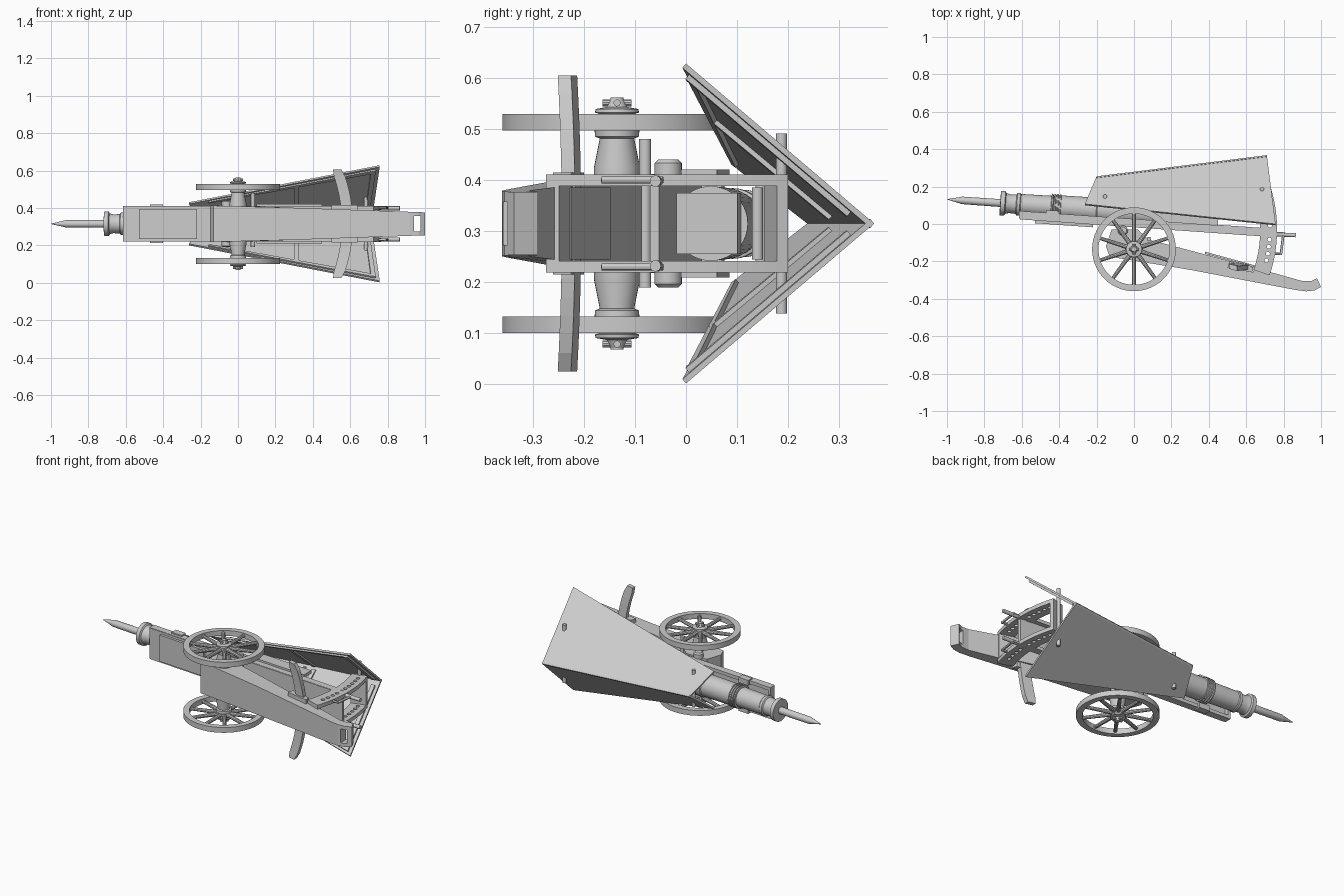
import bpy, bmesh
from math import sin, cos, pi, sqrt, atan2
from mathutils import Vector as V

if "Cube" in bpy.data.objects:
    bpy.data.objects.remove(bpy.data.objects["Cube"])

ZC = 0.315  # the gun lies on its side: length x, gun-up y, gun-width z about ZC


def P(x, y, w):
    return V((x, y, w + ZC))


def loft(name, rings, closed=False, smooth=False):
    bm = bmesh.new()
    vs = [[bm.verts.new(p) for p in r] for r in rings]
    n = len(vs[0])
    pairs = list(zip(vs, vs[1:])) + ([(vs[-1], vs[0])] if closed else [])
    for a, b in pairs:
        for i in range(n):
            bm.faces.new((a[i], a[(i + 1) % n], b[(i + 1) % n], b[i]))
    if not closed:
        bm.faces.new(vs[0])
        bm.faces.new(vs[-1])
    bmesh.ops.recalc_face_normals(bm, faces=bm.faces)
    me = bpy.data.meshes.new(name)
    bm.to_mesh(me)
    bm.free()
    ob = bpy.data.objects.new(name, me)
    bpy.context.collection.objects.link(ob)
    if smooth:
        bpy.ops.object.select_all(action='DESELECT')
        ob.select_set(True)
        bpy.context.view_layer.objects.active = ob
        bpy.ops.object.shade_smooth_by_angle()
    return ob


def prism(name, pts, w0, w1):
    return loft(name, [[P(x, y, w) for x, y in pts] for w in (w0, w1)])


def box(name, x0, x1, y0, y1, w0, w1):
    return prism(name, [(x0, y0), (x1, y0), (x1, y1), (x0, y1)], w0, w1)


def lathe(name, org, axis, prof, n=32, closed=False):
    axis = axis.normalized()
    u = axis.orthogonal().normalized()
    v = axis.cross(u)
    rings = [[org + axis * t + (u * cos(2 * pi * i / n) + v * sin(2 * pi * i / n)) * r
              for i in range(n)] for t, r in prof]
    return loft(name, rings, closed, True)


def rod(name, a, b, r, n=16, r2=None):
    return lathe(name, a, b - a, [(0, r), ((b - a).length, r2 or r)], n)


def cut(ob, cutter):
    m = ob.modifiers.new("cut", 'BOOLEAN')
    m.operation, m.solver, m.object = 'DIFFERENCE', 'EXACT', cutter
    cutter.hide_render = True
    cutter.hide_set(True)


def axis_y(x):
    return 0.062 - 0.07 * x


# Barrel, shell and rope bands along the sloped bore axis
bore = V((1, -0.07, 0))
O = P(-1, axis_y(-1), 0)
lathe("barrel", O, bore, [(.285, .05), (.287, .066), (.31, .066), (.315, .056), (.335, .05), (.37, .052),
      (.375, .06), (.39, .06), (.395, .056), (.57, .058), (.575, .063), (.8, .065), (.805, .07), (1.2, .073)], 40)
lathe("shell", O, bore, [(0, .001), (.07, .017), (.08, .02), (.3, .021)], 24)
for i in range(4):
    lathe("rope_band", O, bore, [(.557 + .014 * i, .06), (.559 + .014 * i, .069),
          (.566 + .014 * i, .069), (.569 + .014 * i, .06)], 32)

# Cradle trough under the barrel
def strip(name, x0, x1, d0, d1, w0, w1):
    return prism(name, [(x0, axis_y(x0) + d0), (x1, axis_y(x1) + d0),
                        (x1, axis_y(x1) + d1), (x0, axis_y(x0) + d1)], w0, w1)

strip("cradle_floor", -.61, .75, -.08, -.062, -.094, .094)
for s in (-1, 1):
    strip("cradle_rail", -.6, .75, -.075, -.035, s * .075, s * .095)
    strip("cradle_bracket", .1, .45, -.04, .03, s * .088, s * .106)
    strip("rail_clip", -.47, -.4, -.06, -.02, s * .07, s * .102)
strip("cradle_end", -.615, -.6, -.075, -.035, -.095, .095)
strip("cradle_pan", -.53, -.22, -.095, -.08, -.08, .08)
strip("breech_block", .2, .3, -.06, .06, -.06, .06)
rod("breech_bar", P(.35, .14, -.07), P(.35, .14, .07), .011)

# Trail: side profile tapering in width, with a towing slot
prof = [(-.15, -.12), (-.13, -.175), (.3, -.245), (.86, -.352), (.92, -.36), (.965, -.355), (1, -.337),
        (.978, -.29), (.95, -.305), (.9, -.305), (.65, -.235), (.2, -.115), (.08, -.085), (.02, -.03), (-.12, -.03)]
trail = loft("trail", [[P(x, y, s * (.097 - .035 * max(0, x + .02))) for x, y in prof] for s in (-1, 1)])
cut(trail, box("towing_slot_cutter", .94, .976, -.5, -.2, -.042, .042))
prism("trail_top_plate", [(.38, -.16), (.66, -.235), (.66, -.225), (.38, -.148)], -.07, .07)

# Axle and spoked wheels
AX = P(0, -.135, 0)
Z = V((0, 0, 1))
for s in (-1, 1):
    lathe("axle_arm", AX, Z * s, [(.08, .045), (.11, .045), (.165, .034), (.18, .034)])
    lathe("hub", AX, Z * s, [(.165, .03), (.17, .043), (.185, .044), (.19, .036), (.215, .036),
                             (.217, .043), (.224, .042), (.228, .02), (.246, .012)])
    rod("axle_cap", AX + Z * s * .22, AX + Z * s * .247, .013)
    rod("linch_pin", P(-.028, -.135, s * .236), P(.028, -.135, s * .236), .007, 10)
    rod("linch_pin_cross", P(0, -.163, s * .236), P(0, -.107, s * .236), .007, 10)
    lathe("wheel_rim", AX, Z * s, [(.182, .224), (.214, .224), (.214, .19), (.182, .19)], 56, True)
    for k in range(10):
        a = pi / 2 + k * pi / 5
        d = V((cos(a), sin(a), 0))
        c = AX + Z * s * .198
        rod("spoke", c + d * .03, c + d * .195, .0125, 10, .0095)
    # Trunnion and side brackets
    lathe("trunnion", P(-.06, -.035, 0), Z * s, [(.08, .027), (.118, .027), (.125, .02)], 24)
rod("cross_shaft", P(.08, -.08, -.125), P(.08, -.08, .165), .012)

# Elevation frame: two drilled arcs joined by cross strips
def arc_pt(r, a):
    return r * cos(a), -.03 + r * sin(a)

A0, A1, N = -.325, .305, 20
angs = [A0 + (A1 - A0) * i / N for i in range(N + 1)]
arc = [arc_pt(.765, a) for a in angs] + [arc_pt(.675, a) for a in reversed(angs)]
holes = bpy.data.meshes.new("hole_cutter")
bm = bmesh.new()
for k in range(10):
    x, y = arc_pt(.727, -.23 + .052 * k)
    ret = bmesh.ops.create_cone(bm, cap_ends=True, segments=14, radius1=.011, radius2=.011, depth=.4)
    bmesh.ops.translate(bm, verts=ret['verts'], vec=P(x, y, 0))
bm.to_mesh(holes)
bm.free()
cutter = bpy.data.objects.new("hole_cutter", holes)
bpy.context.collection.objects.link(cutter)
for s in (-1, 1):
    cut(prism("elevation_arc", arc, s * .073, s * .096), cutter)
    # D-shaped rear handles and grip stubs
    for a, b in (((.74, -.05), (.8, -.05)), ((.8, -.045), (.785, -.165)), ((.785, -.16), (.73, -.16))):
        rod("rear_handle", P(*a, s * .085), P(*b, s * .085), .007, 12)
    rod("grip", P(.74, -.055, s * .083), P(.865, -.06, s * .083), .011)
for a0, a1 in ((A0, A0 + .035), (A1 - .03, A1)):
    prism("arc_cross_strip", [arc_pt(.765, a0), arc_pt(.765, a1), arc_pt(.675, a1), arc_pt(.675, a0)], -.09, .09)

# V-shaped shield: each side a thick sloped panel with edge ribs
def shield_side(s):
    rf, rr = P(-.2, .255, 0), P(.71, .368, 0)
    cf, cr = P(-.263, .107, s * .115), P(.757, 0, s * .313)
    n = (rr - rf).cross(cr - rf).normalized()
    if n.y > 0:
        n = -n

    def slab(name, u0, u1, v0, v1, d0, d1):
        def q(u, v):
            return rf.lerp(rr, u).lerp(cf.lerp(cr, u), v)
        quad = [q(u0, v0), q(u1, v0), q(u1, v1), q(u0, v1)]
        loft(name, [[p + n * d for p in quad] for d in (d0, d1)])
    slab("shield_panel", 0, 1, 0, 1, 0, .011)
    slab("shield_lower_rib", .1, .97, .92, .97, .01, .02)
    slab("shield_rear_rib", .955, .98, .1, .97, .01, .022)
    slab("shield_mid_rib", .55, .575, .1, .95, .01, .02)

for s in (-1, 1):
    shield_side(s)
rod("shield_rear_pin", P(.685, .187, -.176), P(.685, .187, .176), .011)
rod("shield_front_pin", P(-.155, .147, -.11), P(-.155, .147, .11), .011)

# Curved crosswise foot bar with clamp on the trail
ring = []
for i in range(17):
    w = -.29 + .58 * i / 16
    k = (w / .29) ** 2
    x, h = .585 - .055 * k, (.022 if i in (0, 16) else .03)
    y = -.225 - .008 * k
    ring.append([P(x - h, y - .006, w), P(x + h, y - .018, w), P(x + h, y + .008, w), P(x - h, y + .02, w)])
loft("foot_bar", ring)
prism("foot_bar_clamp", [(.5, -.235), (.64, -.26), (.63, -.225), (.51, -.2)], -.1, .1)
